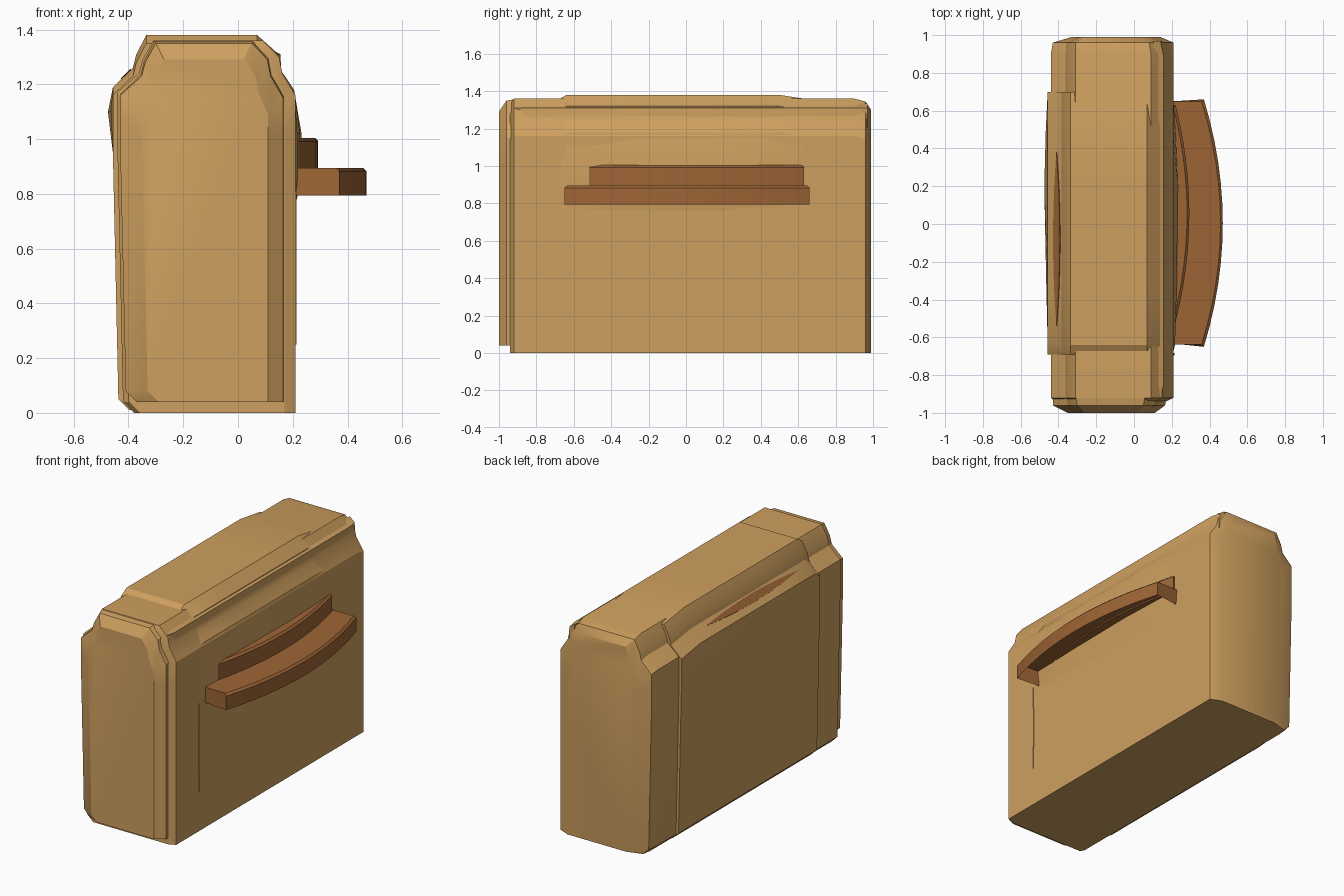
import bpy, math
from mathutils import Vector

cube = bpy.data.objects.get("Cube")
if cube:
    bpy.data.objects.remove(cube, do_unlink=True)


def material(name, rgb):
    m = bpy.data.materials.new(name)
    m.use_nodes = True
    m.diffuse_color = (*rgb, 1)
    m.node_tree.nodes["Principled BSDF"].inputs["Base Color"].default_value = (*rgb, 1)
    return m


tan = material("toasted tan", (0.62, 0.35, 0.115))
brown = material("dark brown", (0.34, 0.13, 0.036))


def make(name, verts, faces, mat, smooth=True):
    me = bpy.data.meshes.new(name)
    me.from_pydata(verts, [], faces)
    me.materials.append(mat)
    ob = bpy.data.objects.new(name, me)
    bpy.context.collection.objects.link(ob)
    bpy.ops.object.select_all(action="DESELECT")
    ob.select_set(True)
    bpy.context.view_layer.objects.active = ob
    bpy.ops.object.mode_set(mode="EDIT")
    bpy.ops.mesh.select_all(action="SELECT")
    bpy.ops.mesh.normals_make_consistent(inside=False)
    bpy.ops.object.mode_set(mode="OBJECT")
    if smooth:
        bpy.ops.object.shade_smooth_by_angle(angle=math.radians(25))
    return ob


def mix(a, b, t):
    return a + (b - a) * t


def section(y, xl, xr, zb, tl, tr, zt, bulge_r=0, bulge_l=0):
    """Cross-section in xz: straight sides, stepped shoulders, flat top."""
    pts = [
        (xl + 0.06, zb), (xr, zb), (xr, 0.74), (xr + bulge_r, 0.85),
        (xr + bulge_r, 1.02), (xr, zt - 0.2),
        (mix(xr, tr, 0.4), zt - 0.12), (mix(xr, tr, 0.5), zt - 0.06), (tr, zt),
        (tl, zt), (mix(xl, tl, 0.7), zt - 0.07), (mix(xl, tl, 0.6), zt - 0.12),
        (xl, zt - 0.19), (xl - bulge_l, zt - 0.28), (xl, 0.95), (xl + 0.02, zb + 0.04),
    ]
    return [(x, y, z) for x, z in pts]


def loft(name, sections, mat):
    n = len(sections[0])
    verts = [p for s in sections for p in s]
    faces = []
    for k in range(len(sections) - 1):
        for i in range(n):
            j = (i + 1) % n
            faces.append((k * n + i, k * n + j, (k + 1) * n + j, (k + 1) * n + i))
    faces += [tuple(range(n)), tuple(range((len(sections) - 1) * n, len(verts)))]
    return make(name, verts, faces, mat)


# Main casing
loft("casing", [
    section(-0.94, -0.42, 0.17, 0, -0.3, 0.06, 1.33),
    section(-0.92, -0.44, 0.21, 0, -0.31, 0.09, 1.36),
    section(0.9, -0.44, 0.21, 0, -0.31, 0.09, 1.36),
    section(0.96, -0.43, 0.21, 0, -0.31, 0.08, 1.345),
    section(0.99, -0.33, 0.14, 0, -0.27, 0.04, 1.3),
], tan)

# Front end cap
loft("front_end_cap", [
    section(-1, -0.35, 0.11, 0.04, -0.27, 0.02, 1.29),
    section(-0.96, -0.43, 0.165, 0.04, -0.3, 0.05, 1.35),
    section(-0.9, -0.43, 0.17, 0.04, -0.31, 0.06, 1.36),
], tan)

# Raised band around the middle, swelling slightly on both sides
band = []
for y, br, bl in ((-0.69, 0, 0), (-0.64, 0.012, 0), (-0.3, 0.022, 0.008),
                  (0.2, 0.027, 0.018), (0.5, 0.015, 0.01), (0.7, 0, 0)):
    end = abs(y) > 0.66
    band.append(section(y, -0.457, 0.205, 0.01, -0.335, 0.07,
                        1.35 if end else 1.38, br, bl))
loft("middle_band", band, tan)

# Long rail beside the top
rail = []
for y, w in ((-0.92, 0.02), (-0.86, 0.035), (0.9, 0.035), (0.97, 0.02)):
    rail.append([(0.125 - w, y, 1.2), (0.125 + w, y, 1.2),
                 (0.12 + w, y, 1.31), (0.125 - w, y, 1.335)])
loft("top_rail", rail, tan)


def curved_ledge(name, y0, y1, x_end, x_mid, z0, z1, steps=12):
    """Bowed ledge, open underneath, with a small bevel round its top."""
    bevel = 0.012
    verts, faces = [], []
    for i in range(steps + 1):
        t = 2 * i / steps - 1
        y = mix(y0, y1, i / steps)
        x = mix(x_mid, x_end, t * t)
        y_top = y - t * bevel
        # Ends flare out slightly from the casing
        y_in = y - 0.02 * t if i in (0, steps) else y
        verts += [(0.18, y_in, z0), (x, y, z0), (x, y, z1 - bevel),
                  (x - bevel, y_top, z1), (0.18, y_top, z1)]
    for i in range(steps):
        a, b = i * 5, i * 5 + 5
        faces += [(a + k, a + k + 1, b + k + 1, b + k) for k in range(1, 4)]
    faces += [(4, 3, 2, 1, 0), tuple(steps * 5 + k for k in range(5))]
    return make(name, verts, faces, brown, False)


curved_ledge("lower_ledge", -0.65, 0.66, 0.37, 0.47, 0.795, 0.895)
curved_ledge("upper_ledge", -0.52, 0.63, 0.22, 0.293, 0.885, 1.005)


def sliver(name, centre, along, across, normal, mat, steps=10):
    """Thin pointed plate lying on the casing."""
    c, al, ac = Vector(centre), Vector(along), Vector(across)
    lift = Vector(normal).normalized() * 0.004
    ring = []
    for i in range(2 * steps):
        a = math.pi * i / steps
        ring.append(c + al * math.cos(a) + ac * math.sin(a) * abs(math.sin(a)))
    n = len(ring)
    verts = [p + lift for p in ring] + [p - lift for p in ring]
    faces = [tuple(range(n)), tuple(range(n, 2 * n))]
    faces += [(i, (i + 1) % n, n + (i + 1) % n, n + i) for i in range(n)]
    return make(name, verts, faces, mat, False)


# Slot on the right shoulder and a slim ridge on the left side
sliver("shoulder_slot", (-0.408, -0.08, 1.237), (0, 0.46, 0), (0.018, 0, 0.018),
       (-1, 0, 1), brown)
sliver("side_ridge", (0.21, -0.69, 0.53), (0, 0, 0.28), (0, 0.006, 0),
       (1, 0, 0), tan)
